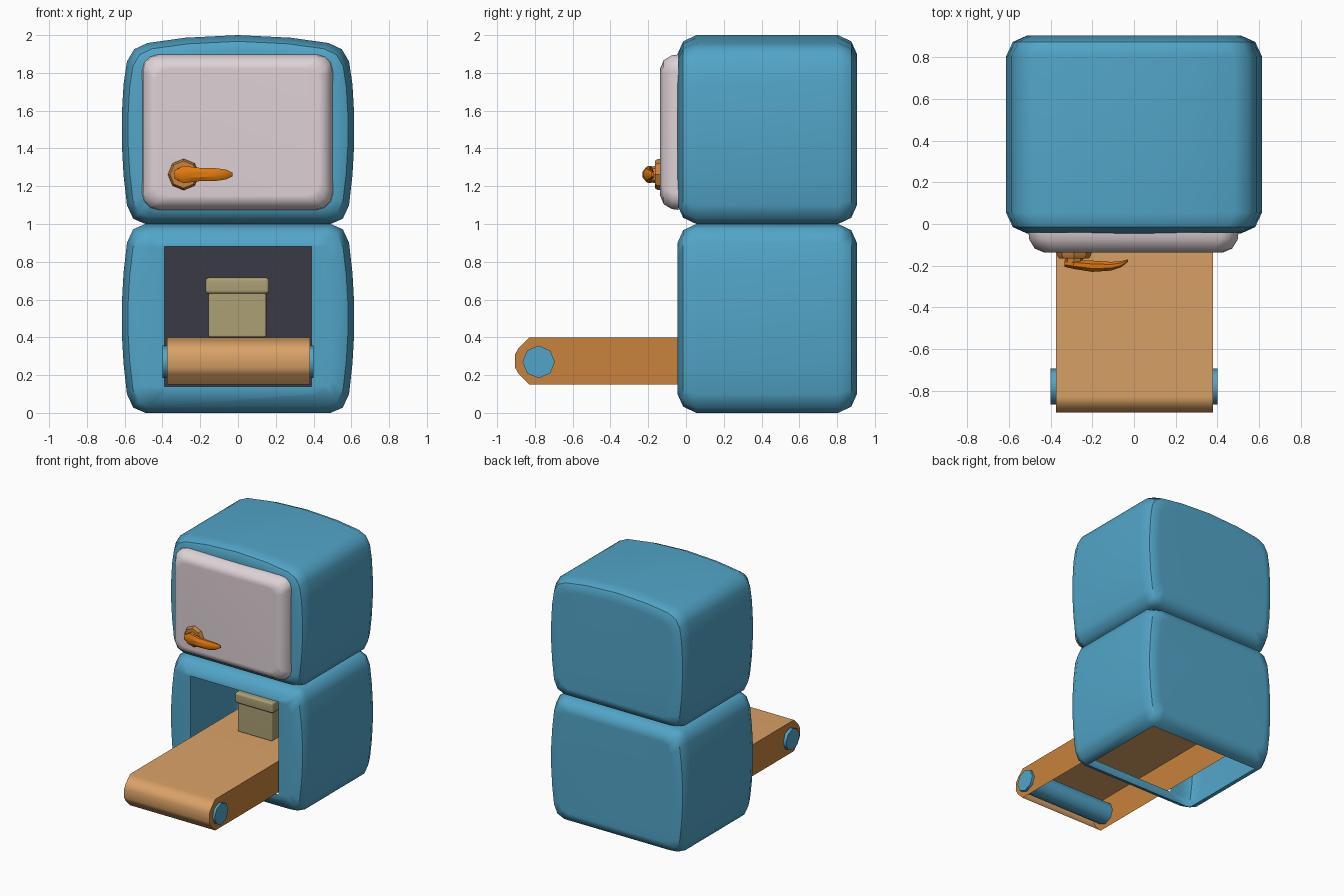
import bpy, bmesh, math
from mathutils import Vector

if "Cube" in bpy.data.objects:
    bpy.data.objects.remove(bpy.data.objects["Cube"])


def material(name, rgb):
    m = bpy.data.materials.new(name)
    m.diffuse_color = (*rgb, 1)
    m.use_nodes = True
    m.node_tree.nodes["Principled BSDF"].inputs["Base Color"].default_value = m.diffuse_color
    return m


BLUE = material("shell blue", (0.084, 0.376, 0.578))
PALE = material("pale door", (0.73, 0.64, 0.67))
TAN = material("belt tan", (0.70, 0.36, 0.135))
BROWN = material("frame orange brown", (0.58, 0.225, 0.045))
ORANGE = material("lever orange", (0.75, 0.19, 0.004))
DARK = material("dark interior", (0.042, 0.041, 0.058))
KHAKI = material("parcel khaki", (0.413, 0.352, 0.181))


def finish(name, bm, mats, angle=40):
    """Turn a bmesh into a shaded object."""
    me = bpy.data.meshes.new(name)
    bm.to_mesh(me)
    bm.free()
    ob = bpy.data.objects.new(name, me)
    bpy.context.collection.objects.link(ob)
    for m in mats:
        me.materials.append(m)
    bpy.ops.object.select_all(action='DESELECT')
    ob.select_set(True)
    bpy.context.view_layer.objects.active = ob
    if angle:
        bpy.ops.object.shade_smooth_by_angle(angle=math.radians(angle))
        w = ob.modifiers.new("weighted", 'WEIGHTED_NORMAL')
        w.keep_sharp = True
    return ob


def skin(rings):
    """Skin a list of equal closed rings and cap both ends."""
    bm = bmesh.new()
    vs = [[bm.verts.new(p) for p in r] for r in rings]
    n = len(rings[0])
    for a, b in zip(vs, vs[1:]):
        for i in range(n):
            j = (i + 1) % n
            bm.faces.new((a[i], a[j], b[j], b[i]))
    bm.faces.new(vs[0])
    bm.faces.new(vs[-1])
    bmesh.ops.recalc_face_normals(bm, faces=bm.faces[:])
    return bm


def loft_y(outline, levels):
    """Stack an x-z outline along y; each level is (y, inset)."""
    xs = [p[0] for p in outline]
    zs = [p[1] for p in outline]
    cx, cz = (max(xs) + min(xs)) / 2, (max(zs) + min(zs)) / 2
    hx, hz = max(xs) - cx, max(zs) - cz
    return skin([[(cx + (x - cx) * (1 - d / hx), y, cz + (z - cz) * (1 - d / hz))
                  for x, z in outline] for y, d in levels])


def mirrored(half):
    return half + [(-x, z) for x, z in reversed(half) if x > 1e-5]


SHELL_LEVELS = [(-0.045, 0.10), (-0.015, 0.033), (0.055, 0),
                (0.805, 0), (0.875, 0.033), (0.905, 0.10)]
SIDE = [(0.49, 0), (0.555, 0.028), (0.588, 0.10), (0.606, 0.26), (0.615, 0.42),
        (0.615, 0.58), (0.606, 0.74)]

# lower shell: open underneath, with a rectangular hatch in the front
bm = loft_y(mirrored(SIDE + [(0.588, 0.90), (0.555, 0.972), (0.49, 1.0)]), SHELL_LEVELS)
for co, no in (((0.39, 0, 0), (1, 0, 0)), ((-0.39, 0, 0), (1, 0, 0)),
               ((0, 0, 0.14), (0, 0, 1)), ((0, 0, 0.88), (0, 0, 1))):
    cap = [f for f in bm.faces if f.calc_center_median().y < -0.0445]
    geom = cap + list({e for f in cap for e in f.edges}) + list({v for f in cap for v in f.verts})
    bmesh.ops.bisect_plane(bm, geom=geom, plane_co=co, plane_no=no, dist=1e-5)
gone = []
for f in bm.faces:
    c = f.calc_center_median()
    hatch = c.y < -0.0445 and abs(c.x) < 0.38 and 0.15 < c.z < 0.87
    if hatch or (c.z < 0.001 and f.normal.z < -0.9):
        gone.append(f)
bmesh.ops.delete(bm, geom=gone, context='FACES')
finish("lower_shell", bm, [BLUE])

# upper shell with a crowned top
top = [(x, z + 1) for x, z in SIDE] + [(0.588, 1.86), (0.55, 1.925), (0.48, 1.958),
                                       (0.28, 1.986), (0, 2.0)]
finish("upper_shell", loft_y(mirrored(top), SHELL_LEVELS), [BLUE])


# door: rounded rectangle
def rounded_rect(x0, x1, z0, z1, r, seg=3):
    pts = []
    for k, (cx, cz) in enumerate(((x1 - r, z1 - r), (x0 + r, z1 - r),
                                  (x0 + r, z0 + r), (x1 - r, z0 + r))):
        for i in range(seg + 1):
            a = math.pi / 2 * (k + i / seg)
            pts.append((cx + r * math.cos(a), cz + r * math.sin(a)))
    return pts


finish("door", loft_y(rounded_rect(-0.507, 0.502, 1.075, 1.897, 0.085),
                      [(-0.04, 0), (-0.075, 0.004), (-0.118, 0.03), (-0.137, 0.075)]), [PALE])


# door handle: octagonal base, stem and tapered lever
def octagon(cx, cz, r):
    return [(cx + r * math.cos(math.pi / 4 * i), cz + r * math.sin(math.pi / 4 * i))
            for i in range(8)]


finish("handle_base", loft_y(octagon(-0.288, 1.262, 0.084),
                             [(-0.13, 0), (-0.15, 0.002), (-0.165, 0.012)]), [BROWN], 30)
finish("handle_stem", loft_y(octagon(-0.288, 1.262, 0.045),
                             [(-0.16, 0), (-0.2, 0.004)]), [BROWN], 30)
LEVER = [(-0.335, 0.022, -0.172, -0.205), (-0.29, 0.047, -0.171, -0.216),
         (-0.2, 0.036, -0.176, -0.23), (-0.11, 0.034, -0.182, -0.224),
         (-0.06, 0.026, -0.178, -0.207), (-0.03, 0.01, -0.17, -0.182)]
rings = []
for x, h, y0, y1 in LEVER:
    rings.append([(x, (y0 + y1) / 2 + (y1 - y0) / 2 * math.cos(a) * 1.08,
                   1.262 + h * math.sin(a) * 1.05)
                  for a in (math.pi / 4 * (i + 0.5) for i in range(8))])
finish("handle_lever", skin(rings), [ORANGE], 30)

# conveyor: belt over the top and nose, side panels, open underneath
PROFILE = [(0.80, 0.15), (0.80, 0.40), (-0.83, 0.40), (-0.885, 0.345), (-0.905, 0.31),
           (-0.905, 0.24), (-0.885, 0.205), (-0.83, 0.15)]
bm = skin([[(x, y, z) for y, z in PROFILE] for x in (-0.375, 0.38)])
bm.normal_update()
bmesh.ops.delete(bm, geom=[f for f in bm.faces if f.normal.z < -0.99], context='FACES')
for f in bm.faces:
    f.material_index = 1 if abs(f.normal.x) > 0.9 else 0
finish("conveyor", bm, [TAN, BROWN], 50)

# roller
finish("conveyor_roller", skin([[(x, -0.78 + 0.086 * math.cos(math.pi / 4 * i),
                                  0.27 + 0.086 * math.sin(math.pi / 4 * i)) for i in range(8)]
                                for x in (-0.4, 0.4)]), [BLUE], 50)


# parcel on the belt
def box(name, lo, hi, mat, bevel):
    bm = bmesh.new()
    bmesh.ops.create_cube(bm, size=1)
    lo, hi = Vector(lo), Vector(hi)
    for v in bm.verts:
        v.co = Vector((lo[i] + (v.co[i] + 0.5) * (hi[i] - lo[i]) for i in range(3)))
    if bevel:
        bmesh.ops.bevel(bm, geom=bm.edges[:], offset=bevel, segments=2, profile=0.5,
                        affect='EDGES')
    finish(name, bm, [mat], 50)


box("parcel_body", (-0.157, 0.215, 0.40), (0.15, 0.52, 0.65), KHAKI, 0.01)
box("parcel_lid", (-0.172, 0.2, 0.63), (0.165, 0.535, 0.716), KHAKI, 0.017)

# dark wall at the back of the hatch
box("interior_back_wall", (-0.48, 0.83, 0.08), (0.48, 0.84, 0.92), DARK, 0)
